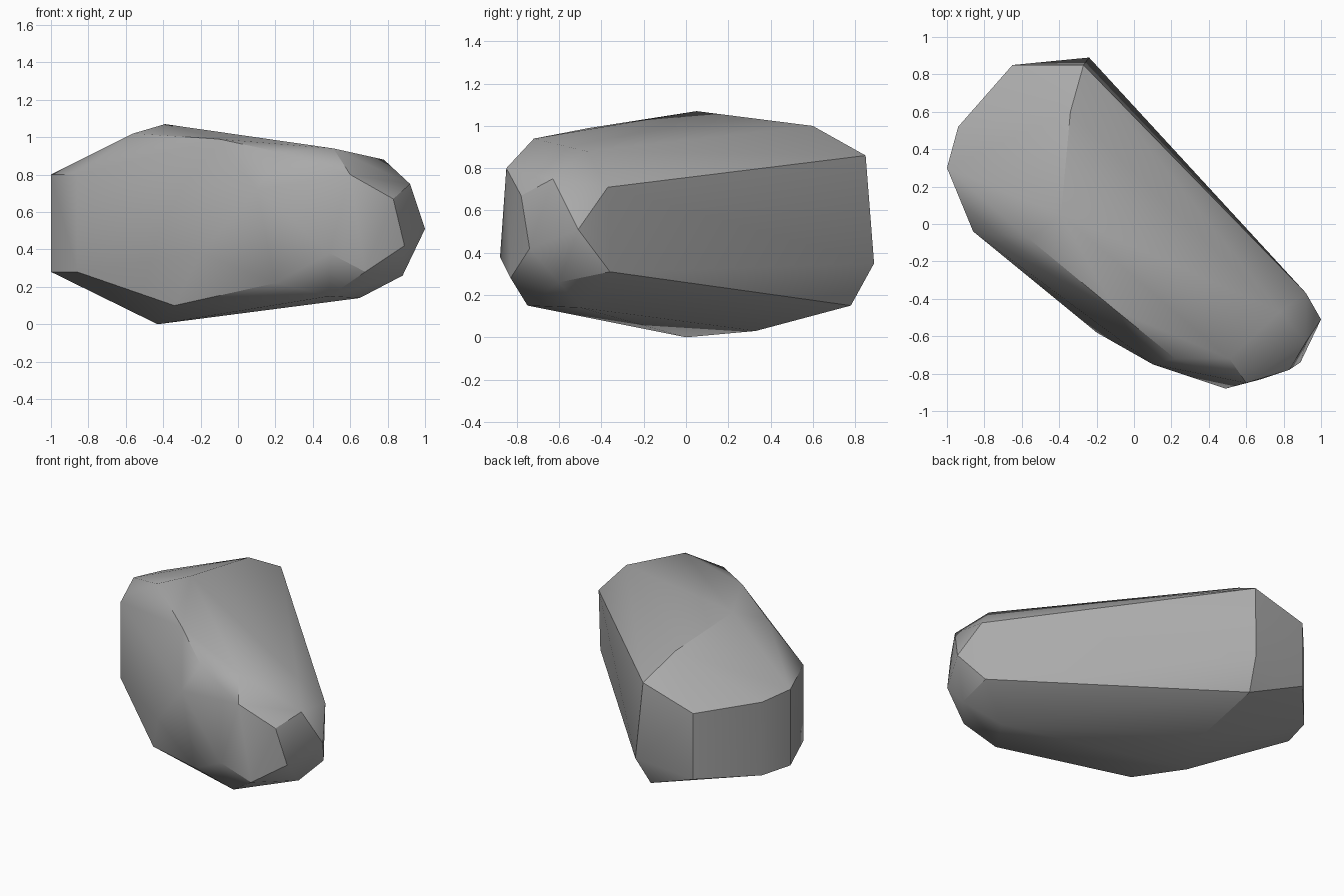
import bpy
import bmesh
import math

# Remove only the default cube
default_cube = bpy.data.objects.get("Cube")
if default_cube:
    bpy.data.objects.remove(default_cube, do_unlink=True)


def make_material(name, colour):
    material = bpy.data.materials.new(name)
    material.use_nodes = True
    material.diffuse_color = colour
    shader = material.node_tree.nodes["Principled BSDF"]
    shader.inputs["Base Color"].default_value = colour
    shader.inputs["Roughness"].default_value = 0.9
    return material


def make_hull(name, corner_groups, material, sharp_degrees):
    """Wrap the chipped corners of a stone in a convex skin."""
    shape = bmesh.new()
    for group in corner_groups:
        for corner in group:
            shape.verts.new(corner)
    result = bmesh.ops.convex_hull(shape, input=list(shape.verts))
    unused = set(result["geom_interior"]) | set(result["geom_unused"])
    loose = [item for item in unused if isinstance(item, bmesh.types.BMVert)]
    bmesh.ops.delete(shape, geom=loose, context="VERTS")
    bmesh.ops.recalc_face_normals(shape, faces=list(shape.faces))

    mesh = bpy.data.meshes.new(name)
    shape.to_mesh(mesh)
    shape.free()
    mesh.materials.append(material)
    stone = bpy.data.objects.new(name, mesh)
    bpy.context.collection.objects.link(stone)

    # Soft facets with crisp ridges
    bpy.ops.object.select_all(action="DESELECT")
    stone.select_set(True)
    bpy.context.view_layer.objects.active = stone
    bpy.ops.object.shade_smooth_by_angle(angle=math.radians(sharp_degrees))
    return stone


def upright_edge(x, y, low, high):
    """A vertical edge as its lower and upper corner."""
    return [(x, y, low), (x, y, high)]


# Underside
underside = [
    (-.43, 0, 0), (-.27, .33, .03), (-.34, -.43, .1), (-.28, .78, .15),
    (.2, -.75, .22), (.49, -.75, .15), (.65, -.5, .14),
]

# Broad blunt end with upright edges
blunt_end = (
    upright_edge(-1, .3, .28, .8)
    + upright_edge(-.86, -.04, .28, .8)
    + upright_edge(-.94, .52, .28, .78)
    + upright_edge(-.65, .85, .3, .75)
    + [(-.27, .85, .86), (-.24, .89, .35)]
)

# Long sides
sides = [
    (-.2, -.58, .38), (.1, -.75, .72),
    (.92, -.37, .71), (.9, -.36, .31),
]

# Crown ridge
crown = [
    (-.39, .05, 1.07), (-.34, .6, 1), (-.56, -.08, 1.02),
    (-.1, -.46, .99), (.22, -.72, .92), (.51, -.72, .94), (.78, -.47, .88),
]

# Chipped narrow end
narrow_end = [
    (.6, -.85, .8), (.92, -.63, .75), (.83, -.78, .67), (1, -.51, .51),
    (.89, -.74, .42), (.49, -.88, .38), (.68, -.83, .28), (.88, -.6, .26),
]

stone_grey = make_material("stone grey", (.4, .4, .4, 1))
make_hull("boulder", [underside, blunt_end, sides, crown, narrow_end],
          stone_grey, 30)
